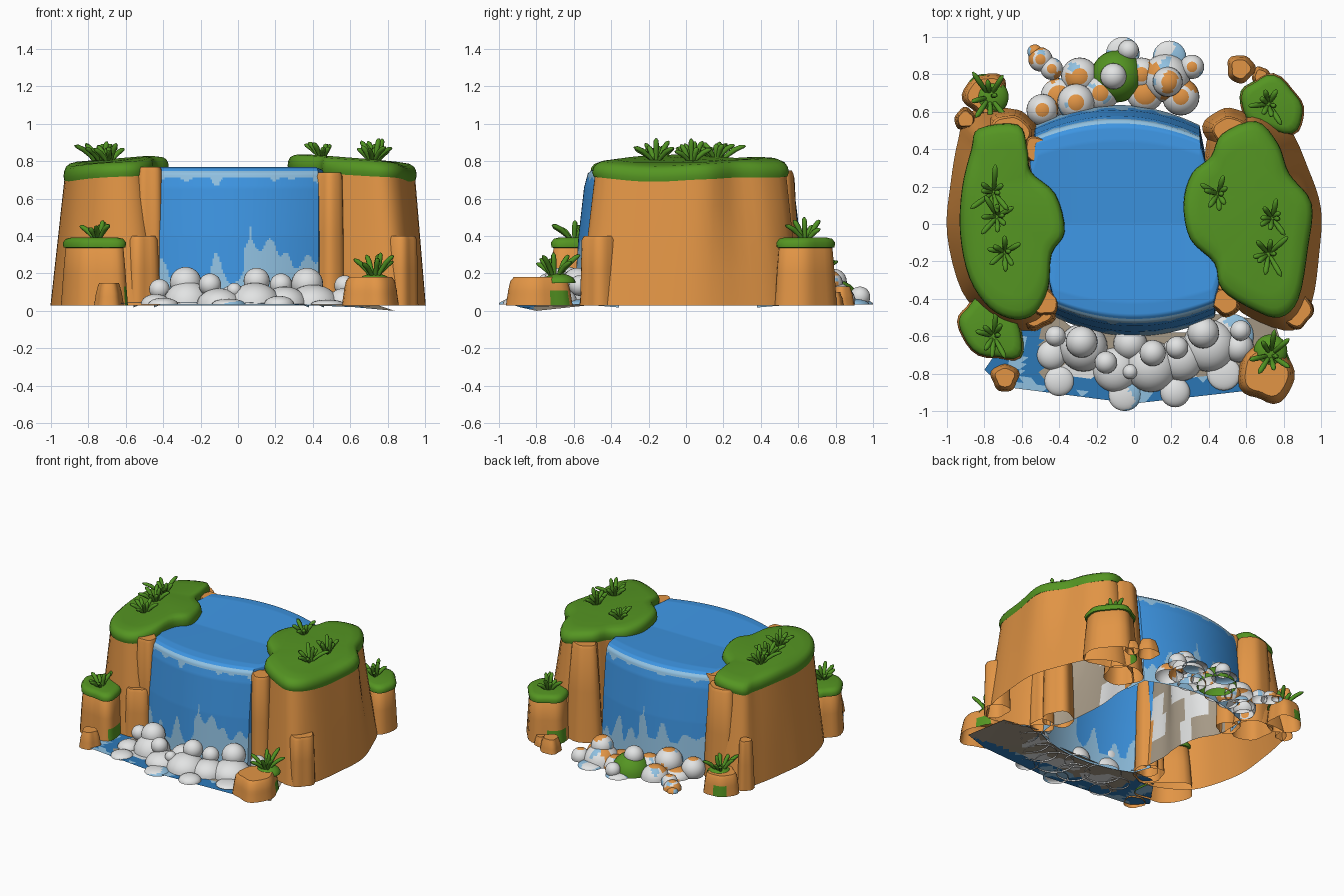
import bpy, bmesh, math, random
from mathutils import Vector, noise

if "Cube" in bpy.data.objects:
    bpy.data.objects.remove(bpy.data.objects["Cube"])
random.seed(4)

def mat(name, r, g, b):
    m = bpy.data.materials.new(name)
    m.diffuse_color = (r, g, b, 1)
    m.use_nodes = True
    m.node_tree.nodes["Principled BSDF"].inputs["Base Color"].default_value = m.diffuse_color
    return m

ROCK = mat("orange rock", .76, .30, .06)
GRASS = mat("grass green", .09, .30, .016)
BLADE = mat("leaf green", .08, .29, .016)
WATER = mat("water blue", .047, .30, .76)
LIGHT = mat("pale water", .28, .53, .75)
FOAM = mat("foam white", .76, .77, .77)
SAND = mat("wet sand", .38, .32, .24)
POOL = mat("pool blue", .025, .19, .48)

def finish(name, bm, mats, rule=None, angle=45):
    me = bpy.data.meshes.new(name)
    bmesh.ops.recalc_face_normals(bm, faces=bm.faces)
    bm.normal_update()
    for f in bm.faces:
        f.smooth = True
        if rule:
            f.material_index = rule(f.calc_center_median(), f.normal)
    bm.to_mesh(me)
    bm.free()
    for m in mats:
        me.materials.append(m)
    me.set_sharp_from_angle(angle=math.radians(angle))
    ob = bpy.data.objects.new(name, me)
    bpy.context.collection.objects.link(ob)
    return ob

def curve_loop(pts, n=4):
    """Closed Catmull-Rom curve through 2D points."""
    out, k = [], len(pts)
    for i in range(k):
        a, b, c, d = (Vector(pts[(i + j) % k]) for j in (-1, 0, 1, 2))
        for s in range(n):
            t = s / n
            out.append(.5 * (2*b + (c-a)*t + (2*a-5*b+4*c-d)*t*t + (3*b-a-3*c+d)*t**3))
    return out

def loft(bm, rings, top=True, bottom=False):
    vs = [[bm.verts.new(p) for p in r] for r in rings]
    n = len(rings[0])
    for a, b in zip(vs, vs[1:]):
        for i in range(n):
            bm.faces.new((a[i], a[(i+1) % n], b[(i+1) % n], b[i]))
    if top:
        bm.faces.new(vs[-1])
    if bottom:
        bm.faces.new(vs[0][::-1])

def scaled(loop, s):
    c = sum(loop, Vector((0, 0))) / len(loop)
    return [c + (p - c) * s for p in loop]

def tilt(x):
    return .08 * (.62 - abs(x))

# Cliffs with grassy caps; walls behind the water are wet sand
CLIFFS = {
    "left": ([(-.83, .51), (-.62, .53), (-.57, .40), (-.55, .28), (-.42, .16), (-.37, -.04), (-.44, -.16), (-.46, -.35),
              (-.53, -.48), (-.64, -.51), (-.77, -.45), (-.88, -.29), (-.93, -.05), (-.92, .19), (-.87, .40)],
             [(-.88, .60), (-.62, .61), (-.54, .5), (-.53, .3), (-.45, .15), (-.42, -.04), (-.44, -.2), (-.43, -.38),
              (-.46, -.53), (-.6, -.57), (-.78, -.5), (-.92, -.36), (-1, -.05), (-.98, .22), (-.94, .45)]),
    "right": ([(.47, .48), (.65, .55), (.77, .43), (.83, .27), (.95, .11), (.93, -.13), (.88, -.40), (.78, -.50),
               (.64, -.46), (.47, -.35), (.43, -.21), (.30, -.08), (.265, .11), (.31, .27), (.41, .36)],
              [(.42, .5), (.62, .61), (.82, .52), (.93, .3), (1, .08), (.99, -.16), (.95, -.42), (.85, -.57),
               (.62, -.5), (.5, -.4), (.4, -.3), (.37, -.1), (.36, .1), (.38, .27), (.38, .38)])}
def cliff_rule(c, n):
    if abs(c.y) > .34 or abs(c.x) > .56:
        return 0
    return 2 if noise.noise(c * 5) > .2 else 1
for side, (top, base) in CLIFFS.items():
    t, b = curve_loop(top), curve_loop(base)
    t2 = scaled(t, .97)
    bm = bmesh.new()
    loft(bm, [[(*p.lerp(q, f), .03 + .71 * f) for p, q in zip(b, t2)] for f in (0, .25, .5, .75, 1)])
    finish(side + "_cliff", bm, [ROCK, SAND, FOAM], cliff_rule)
    bm = bmesh.new()
    loft(bm, [[(p.x, p.y, z + tilt(p.x) + .008 * math.sin(9 * p.y + 7 * p.x)) for p in scaled(t, s)] for s, z in
              ((.95, .725), (.985, .722), (1.0, .745), (.99, .77), (.96, .79), (.90, .803), (.75, .81))], bottom=True)
    finish(side + "_grass_cap", bm, [GRASS], angle=60)

# Rock columns, pillars and boulders
def column(name, x, y, rx, ry, h, taper=.86, rot=0, patch=None, cap=False, seed=0):
    def ring(s, z):
        pts = []
        for i in range(28):
            a = 2 * math.pi * i / 28
            k = s * (1 + .07 * math.sin(3*a + seed) + .05 * math.sin(5*a + 2*seed))
            p = Vector((math.cos(a) * rx * k, math.sin(a) * ry * k, z))
            pts.append((x + p.x*math.cos(rot) - p.y*math.sin(rot), y + p.x*math.sin(rot) + p.y*math.cos(rot), z))
        return pts
    def rule(c, n):
        if patch is None or c.z > .12:
            return 0
        d = math.atan2(c.y - y, c.x - x) - patch
        return int(abs(math.atan2(math.sin(d), math.cos(d))) < .4)
    bm = bmesh.new()
    lo = min(.13, h * .5)
    f = (lo - .03) / (h - .03)
    loft(bm, [ring(1, .03), ring(1 + (taper - 1) * f, lo), ring((1 + taper) / 2, (.03 + h) * .52),
              ring(taper, h - .02), ring(taper * .88, h)])
    finish(name, bm, [ROCK, GRASS], rule)
    if cap:
        bm = bmesh.new()
        loft(bm, [ring(taper * s, z) for s, z in
                  ((.95, h - .03), (1.08, h - .025), (1.1, h), (1.0, h + .02), (.8, h + .027))], bottom=True)
        finish(name + "_grass", bm, [GRASS], angle=60)

column("front_left_pillar", -.765, -.565, .20, .145, .365, rot=-.75, patch=-.3, cap=True, seed=1)
column("back_right_pillar", .74, .635, .185, .145, .365, rot=-.6, patch=2.6, cap=True, seed=2)
column("front_right_boulder", .71, -.79, .15, .17, .18, seed=4, patch=.8)
column("back_left_boulder", -.79, .69, .12, .12, .18, seed=5, patch=2)
for i, (x, y, r, h) in enumerate([(-.69, -.82, .075, .15), (.57, .83, .075, .13), (.68, .79, .05, .10), (-.9, .56, .06, .4)]):
    column(f"stone_{i}", x, y, r, r, h, .75, seed=i)
for i, (x, y, r, h, tp) in enumerate([(-.475, -.42, .08, .77, .85), (.46, -.27, .11, .73, .85), (.49, -.41, .085, .74, .85),
                                      (.51, .49, .135, .75, .65), (-.66, .48, .14, .73, .75), (-.52, .40, .08, .76, .85)]):
    column(f"inner_shoulder_{i}", x, y, r, r, h, tp, seed=i + 3)
column("left_cliff_step", -.52, -.46, .10, .11, .40, .85, seed=2)
column("right_cliff_step", .87, -.46, .085, .10, .40, .92, seed=1)

# Water sheet: front fall, channel top and back fall in one strip, with side edges turned back into the rock
half = [(.60, .03), (.575, .40), (.545, .66), (.525, .735), (.49, .762), (.42, .768)]
path = [(-y, z) for y, z in half] + [(0, .74)] + half[::-1]
fine = []
for (y0, z0), (y1, z1) in zip(path, path[1:]):
    n = max(2, int(math.hypot(y1 - y0, z1 - z0) / .01))
    fine += [(y0 + (y1 - y0) * i / n, z0 + (z1 - z0) * i / n) for i in range(n)]
fine.append(path[-1])
bm = bmesh.new()
NX = 90
rows = []
for y, z in fine:
    t = min(1, max(0, y / 1.1 + .5))
    pinch = .05 * (1 - min(1, abs(y) / .45))
    lo, hi = -.42 - .11 * t + pinch, .43 - .08 * t - pinch
    pts = []
    for i in range(NX + 1):
        u = i / NX
        bow = 1.0 - .17 * abs(2*u - 1) ** 2
        pts.append((lo + (hi - lo) * u, y * bow * (1.06 if y > 0 else 1), z))
    ends = [(p[0] + dx, p[1] * .72, z - .012) for p, dx in ((pts[0], -.03), (pts[-1], .03))]
    rows.append([bm.verts.new(p) for p in [ends[0]] + pts + [ends[1]]])
for a, b in zip(rows, rows[1:]):
    for i in range(len(a) - 1):
        bm.faces.new((a[i], a[i+1], b[i+1], b[i]))
def water_rule(c, n):
    if abs(c.y) < .4 or c.z > .7655:
        return 0
    s = 1 if c.y < 0 else -1
    k = noise.noise(Vector((c.x * 13, 2 + s, c.z * 1.5)))
    streak = abs(c.x * s - .065) < .008 and c.z < .45
    foam = c.z < .17 + .2 * max(k, -.2) + .10 * (c.x * s > .03) or -.022 - .07 * max(k, 0) < c.z - .735 < .012
    return int(foam or streak)
finish("waterfall", bm, [WATER, LIGHT], water_rule)

# Pool under the front fall
def front_pool_rule(c, n):
    if c.x > .42 and c.y > -.82:
        return 1
    if abs(c.x) < .5 and c.y > -.82:
        return 1 if noise.noise(c * 6) < .2 else 3
    return 2 if noise.noise(c * 7) > .3 else 0
bm = bmesh.new()
bm.faces.new([bm.verts.new(p) for p in
              [(-.62, -.52, .045), (-.8, -.78, .045), (-.7, -.87, .04), (0, -.96, .045), (.62, -.89, .02),
               (.84, -.8, 0), (.75, -.52, .03), (.42, -.48, .045), (.3, -.58, .045), (-.3, -.58, .045), (-.42, -.48, .045)]])
bmesh.ops.triangulate(bm, faces=bm.faces)
bmesh.ops.subdivide_edges(bm, edges=bm.edges, cuts=9, use_grid_fill=True)
finish("front_pool", bm, [POOL, SAND, LIGHT, FOAM], front_pool_rule)

# Foam mounds: (x, y, radius, top height)
def dome(name, x, y, r, top, mats=(FOAM,), rule=None, low=.035):
    bm = bmesh.new()
    bmesh.ops.create_uvsphere(bm, u_segments=24, v_segments=14, radius=1)
    zs = min(r, max(.02, top - low))
    for v in bm.verts:
        v.co = Vector((x + v.co.x * r, y + v.co.y * r, top - zs + v.co.z * zs))
    bmesh.ops.bisect_plane(bm, geom=bm.verts[:] + bm.edges[:] + bm.faces[:], plane_co=(0, 0, low),
                           plane_no=(0, 0, -1), clear_outer=True)
    finish(name, bm, list(mats), rule)

FRONT = [(-.27, -.66, .13, .16), (.09, -.76, .14, .15), (.40, -.65, .14, .14), (-.1, -.78, .12, .12), (.25, -.72, .12, .13),
         (-.42, -.60, .055, .17), (-.28, -.63, .085, .235), (-.15, -.74, .06, .20), (-.02, -.79, .04, .15),
         (.10, -.69, .07, .23), (.23, -.66, .06, .20), (.37, -.58, .085, .23), (.57, -.57, .055, .19),
         (-.40, -.84, .08, .07), (.22, -.90, .08, .08), (-.44, -.70, .08, .09),
         (.48, -.80, .09, .06), (.56, -.66, .08, .12), (-.02, -.64, .09, .14)]
for i, d in enumerate(FRONT):
    dome(f"front_foam_{i}", *d)

# Back stones: foam with a rock-coloured crown, one mossy
BACK = [(.17, .78, .13, .16), (.18, .76, .08, .22), (-.31, .65, .10, .21), (-.49, .61, .085, .17), (-.29, .79, .10, .13),
        (-.50, .88, .065, .10), (-.44, .83, .06, .11), (-.53, .92, .04, .07), (.31, .84, .065, .12), (-.40, .68, .1, .1),
        (.25, .68, .10, .13), (.04, .80, .09, .12), (-.18, .70, .10, .15), (.06, .70, .1, .11)]
for i, d in enumerate(BACK):
    dome(f"back_stone_{i}", *d, mats=(FOAM, ROCK, LIGHT),
         rule=lambda c, n, k=i: 1 if n.z > .86 or noise.noise(c * 8 + Vector((k, 0, 0))) > .22
         else 2 * (noise.noise(c * 9 - Vector((k, 3, 0))) > .4))
dome("mossy_stone", -.09, .79, .14, .17, mats=(GRASS,))
dome("mossy_stone_foam", -.11, .79, .07, .225)
dome("back_foam_ball", -.03, .93, .055, .13)

# Flat splashes at the pool edges
for i, (x, y, r) in enumerate([(-.05, -.91, .09), (-.06, .91, .09), (.19, .89, .09), (.52, -.6, .12)]):
    dome(f"splash_{i}", x, y, r, .065, mats=(FOAM, LIGHT),
         rule=lambda c, n: int(noise.noise(c * 11) > -.1))

# Grass tufts of rounded, spreading blades
def tuft(name, x, y, z, length, count=8):
    bm = bmesh.new()
    for i in range(count):
        a = 2 * math.pi * i / count + random.uniform(-.3, .3)
        lean = random.uniform(.4, 1.05) if i else .15
        L = length * random.uniform(.75, 1.1)
        out = Vector((math.cos(a), math.sin(a), 0))
        side = Vector((-out.y, out.x, 0))
        rings = []
        for t, w in ((0, .009), (.3, .012), (.65, .015), (.9, .013), (1, .005)):
            c = Vector((x, y, z - .01)) + out * L * (.1 + lean * t * (.7 + .3*t)) + Vector((0, 0, L * t * (1.05 - .35*lean*t)))
            nrm = (out - Vector((0, 0, lean))).normalized()
            rings.append([c + w * (side * math.cos(q * math.pi / 4) + nrm * math.sin(q * math.pi / 4)) for q in range(8)])
        loft(bm, rings, bottom=True)
    finish(name, bm, [BLADE], angle=60)

TUFTS = [(-.75, .17, .80, .13), (-.73, .04, .80, .11), (-.69, -.15, .80, .12), (.45, .16, .82, .10), (.74, .03, .80, .12),
         (.72, -.16, .80, .13), (-.77, .68, .17, .14), (.72, .64, .38, .12), (-.75, -.60, .38, .12), (.73, -.70, .18, .15)]
for i, d in enumerate(TUFTS):
    tuft(f"grass_tuft_{i}", *d)
for i, (x, y) in enumerate([(.73, -.68), (-.76, .68)]):
    dome(f"boulder_moss_{i}", x, y, .09, .20, mats=(GRASS,), low=.15)
